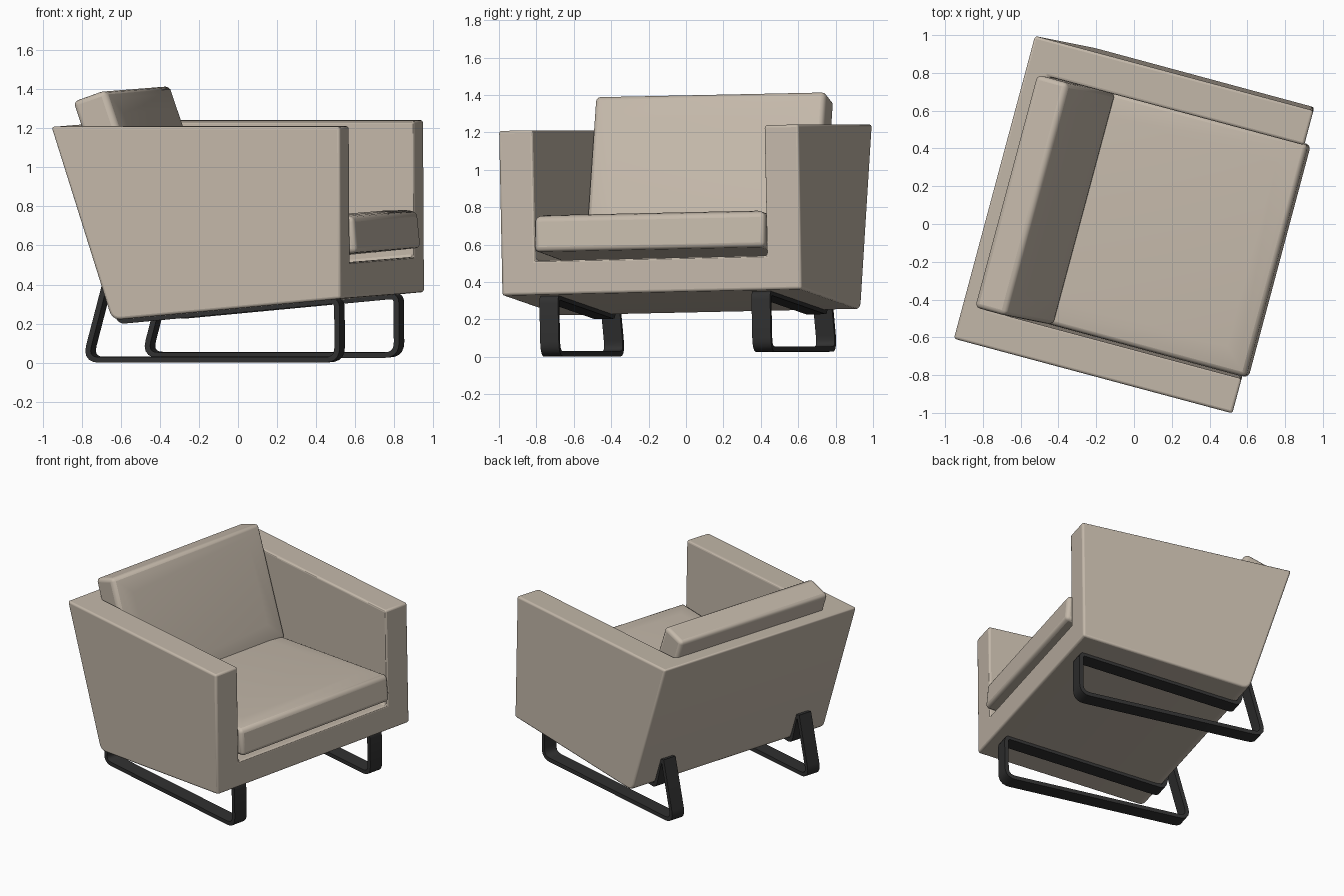
import bpy, bmesh, math
from mathutils import Matrix, Vector

if "Cube" in bpy.data.objects:
    bpy.data.objects.remove(bpy.data.objects["Cube"])

# Chair axes: X forward, Y left, Z up; whole chair is turned 15 degrees and leans slightly
PLACE = (Matrix.Translation((0.006, 0.021, 0))
         @ Matrix.Rotation(math.radians(-15), 4, 'Z')
         @ Matrix.Rotation(math.radians(1.2), 4, 'X'))


def material(name, color):
    m = bpy.data.materials.new(name)
    m.diffuse_color = color
    m.use_nodes = True
    m.node_tree.nodes["Principled BSDF"].inputs["Base Color"].default_value = m.diffuse_color
    return m


FABRIC = material("beige_fabric", (0.55, 0.48, 0.40, 1))
METAL = material("dark_metal", (0.03, 0.03, 0.03, 1))


def finish(name, bm, mat, local=Matrix()):
    bmesh.ops.recalc_face_normals(bm, faces=bm.faces[:])
    me = bpy.data.meshes.new(name)
    bm.to_mesh(me)
    bm.free()
    me.materials.append(mat)
    ob = bpy.data.objects.new(name, me)
    bpy.context.collection.objects.link(ob)
    ob.matrix_world = PLACE @ local
    return ob


def smooth(ob):
    bpy.ops.object.select_all(action='DESELECT')
    ob.select_set(True)
    bpy.context.view_layer.objects.active = ob
    bpy.ops.object.shade_smooth_by_angle(angle=math.radians(35))


def bevel(ob, width, segments=3):
    b = ob.modifiers.new("soft_edges", 'BEVEL')
    b.width, b.segments = width, segments
    b.limit_method = 'ANGLE'
    b.angle_limit = math.radians(40)


def fillet(prev, p, nxt, r, n=5):
    """Rounded corner as a short curve starting and ending r away from p."""
    prev, p, nxt = Vector(prev), Vector(p), Vector(nxt)
    a, c = p + (prev - p).normalized() * r, p + (nxt - p).normalized() * r
    return [a * (1 - t) ** 2 + p * 2 * t * (1 - t) + c * t * t
            for t in (i / n for i in range(n + 1))]


def prism(name, profile, half, mat):
    bm = bmesh.new()
    f = bm.faces.new([bm.verts.new((p[0], -half, p[1])) for p in profile])
    ext = bmesh.ops.extrude_face_region(bm, geom=[f])
    bmesh.ops.translate(bm, vec=(0, 2 * half, 0),
                        verts=[v for v in ext["geom"] if isinstance(v, bmesh.types.BMVert)])
    return finish(name, bm, mat)


# Upholstered shell: arms, back and base, hollowed for the cushions
tb, bb, bf, tf = (-0.768, 1.225), (-0.452, 0.235), (0.762, 0.345), (0.762, 1.225)
shell = prism("shell", [tb] + fillet(tb, bb, bf, 0.05) + [bf, tf], 0.83, FABRIC)
cutter = prism("shell_cutter", [(-0.69, 1.4), (-0.405, 0.43), (0.9, 0.541), (0.9, 1.4)],
               0.64, FABRIC)
cutter.hide_render = True
cutter.hide_viewport = True
cut = shell.modifiers.new("hollow", 'BOOLEAN')
cut.operation, cut.object, cut.solver = 'DIFFERENCE', cutter, 'EXACT'
smooth(shell)
bevel(shell, 0.014)


# Cushions: box with a raised crown on the face toward the sitter
def cushion(name, size, crown, local):
    bm = bmesh.new()
    bmesh.ops.create_cube(bm, size=1)
    bmesh.ops.scale(bm, vec=size, verts=bm.verts[:])
    top = max(bm.faces, key=lambda f: f.calc_center_median().z)
    for inset, rise in ((0.07, 0.65), (0.12, 0.35)):
        bmesh.ops.inset_region(bm, faces=[top], thickness=inset)
        bmesh.ops.translate(bm, vec=(0, 0, crown * rise), verts=top.verts[:])
    ob = finish(name, bm, FABRIC, local)
    smooth(ob)
    bevel(ob, 0.025)


cushion("seat_cushion", (1.2, 1.275, 0.185), 0.022,
        Matrix.Translation((0.192, 0, 0.61)) @ Matrix.Rotation(math.radians(-5.5), 4, 'Y'))
cushion("back_cushion", (0.80, 1.275, 0.18), 0.02,
        Matrix.Translation((-0.49, 0, 1.0)) @ Matrix.Rotation(math.radians(71), 4, 'Y'))

# Sled legs: flat bar bent into a loop that hugs the back and underside of the shell
corners = [(-0.515, 0.44), (-0.462, 0.226), (0.69, 0.331),
           (0.69, 0.028), (-0.645, 0.028), (-0.532, 0.44)]
radii = [0.03, 0.035, 0.065, 0.075]
path = [Vector(corners[0])]
for i, r in enumerate(radii, 1):
    path += fillet(corners[i - 1], corners[i], corners[i + 1], r)
path.append(Vector(corners[-1]))


def sled(name, y, width=0.103, thick=0.028):
    bm = bmesh.new()
    rings = []
    for i, p in enumerate(path):
        d0 = (p - path[max(i - 1, 0)]).normalized()
        d1 = (path[min(i + 1, len(path) - 1)] - p).normalized()
        t = (d0 + d1).normalized()
        n = Vector((-t.y, t.x)) * thick / 2
        if d0.length and d1.length:
            n /= max(math.cos(d0.angle(d1) / 2), 0.5)
        rings.append([bm.verts.new((p.x + s * n.x, y + k * width / 2, p.y + s * n.y))
                      for s, k in ((1, 1), (1, -1), (-1, -1), (-1, 1))])
    for a, b in zip(rings, rings[1:]):
        for j in range(4):
            bm.faces.new((a[j], a[(j + 1) % 4], b[(j + 1) % 4], b[j]))
    bm.faces.new(rings[0])
    bm.faces.new(rings[-1])
    smooth(finish(name, bm, METAL))


for side, y in (("right", -0.587), ("left", 0.587)):
    sled(side + "_sled_leg", y)
